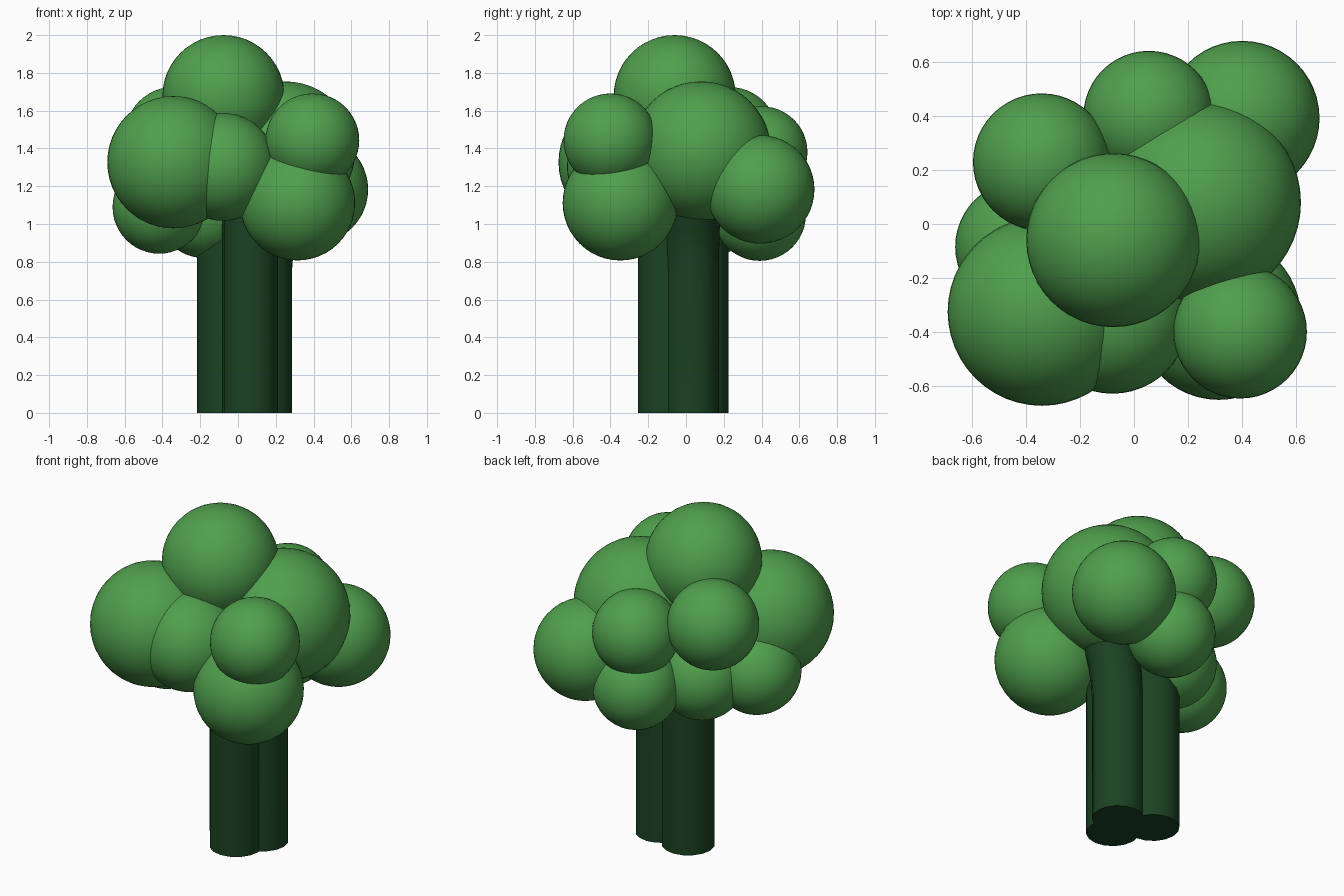
import bpy

if "Cube" in bpy.data.objects:
    bpy.data.objects.remove(bpy.data.objects["Cube"])


def material(name, rgb):
    m = bpy.data.materials.new(name)
    m.diffuse_color = (*rgb, 1)
    m.use_nodes = True
    m.node_tree.nodes["Principled BSDF"].inputs["Base Color"].default_value = m.diffuse_color
    return m


LEAF = material("leaf_green", (0.08, 0.35, 0.075))
STALK = material("stalk_green", (0.011, 0.055, 0.016))


def floret(name, x, y, z, r):
    bpy.ops.mesh.primitive_uv_sphere_add(segments=48, ring_count=24, radius=r, location=(x, y, z))
    ob = bpy.context.object
    ob.name = name
    ob.data.materials.append(LEAF)
    bpy.ops.object.shade_smooth()


def stem(name, points, r=0.147):
    # Round tube swept along a short path
    cu = bpy.data.curves.new(name, 'CURVE')
    cu.dimensions = '3D'
    cu.bevel_depth = r
    cu.bevel_resolution = 6
    cu.use_fill_caps = True
    sp = cu.splines.new('POLY')
    sp.points.add(len(points) - 1)
    for p, co in zip(sp.points, points):
        p.co = (*co, 1)
    ob = bpy.data.objects.new(name, cu)
    bpy.context.collection.objects.link(ob)
    bpy.ops.object.select_all(action='DESELECT')
    ob.select_set(True)
    bpy.context.view_layer.objects.active = ob
    bpy.ops.object.convert(target='MESH')
    ob = bpy.context.object
    ob.data.materials.clear()
    ob.data.materials.append(STALK)
    bpy.ops.object.shade_smooth_by_angle(angle=0.7)


# Crown of overlapping balls
floret("crown_top", -0.077, -0.06, 1.677, 0.323)
floret("crown_front_left", -0.342, -0.325, 1.327, 0.35)
floret("crown_right", 0.25, 0.08, 1.385, 0.37)
floret("crown_back_right", 0.402, 0.393, 1.183, 0.287)
floret("crown_back", 0.055, 0.4, 1.38, 0.243)
floret("crown_back_left", -0.343, 0.23, 1.47, 0.255)
floret("crown_front_right_upper", 0.394, -0.4, 1.443, 0.248)
floret("crown_front_right_lower", 0.315, -0.348, 1.112, 0.305)
floret("crown_front", -0.08, -0.345, 1.302, 0.285)
floret("crown_left_low", -0.417, -0.085, 1.09, 0.247)
floret("crown_back_low", 0.06, 0.39, 1.05, 0.245)
floret("crown_under", -0.18, 0.107, 1.07, 0.25)

# Three fused stems, the right one leaning outward under the crown
stem("stem_front", [(0.063, -0.108, 0), (0.063, -0.108, 1.25)])
stem("stem_back_left", [(-0.07, 0.078, 0), (-0.07, 0.078, 1.1)])
stem("stem_right", [(0.143, 0.032, 0), (0.143, 0.032, 0.76), (0.153, 0.033, 0.88),
                    (0.178, 0.036, 0.99), (0.215, 0.045, 1.09), (0.25, 0.06, 1.2)], 0.143)
